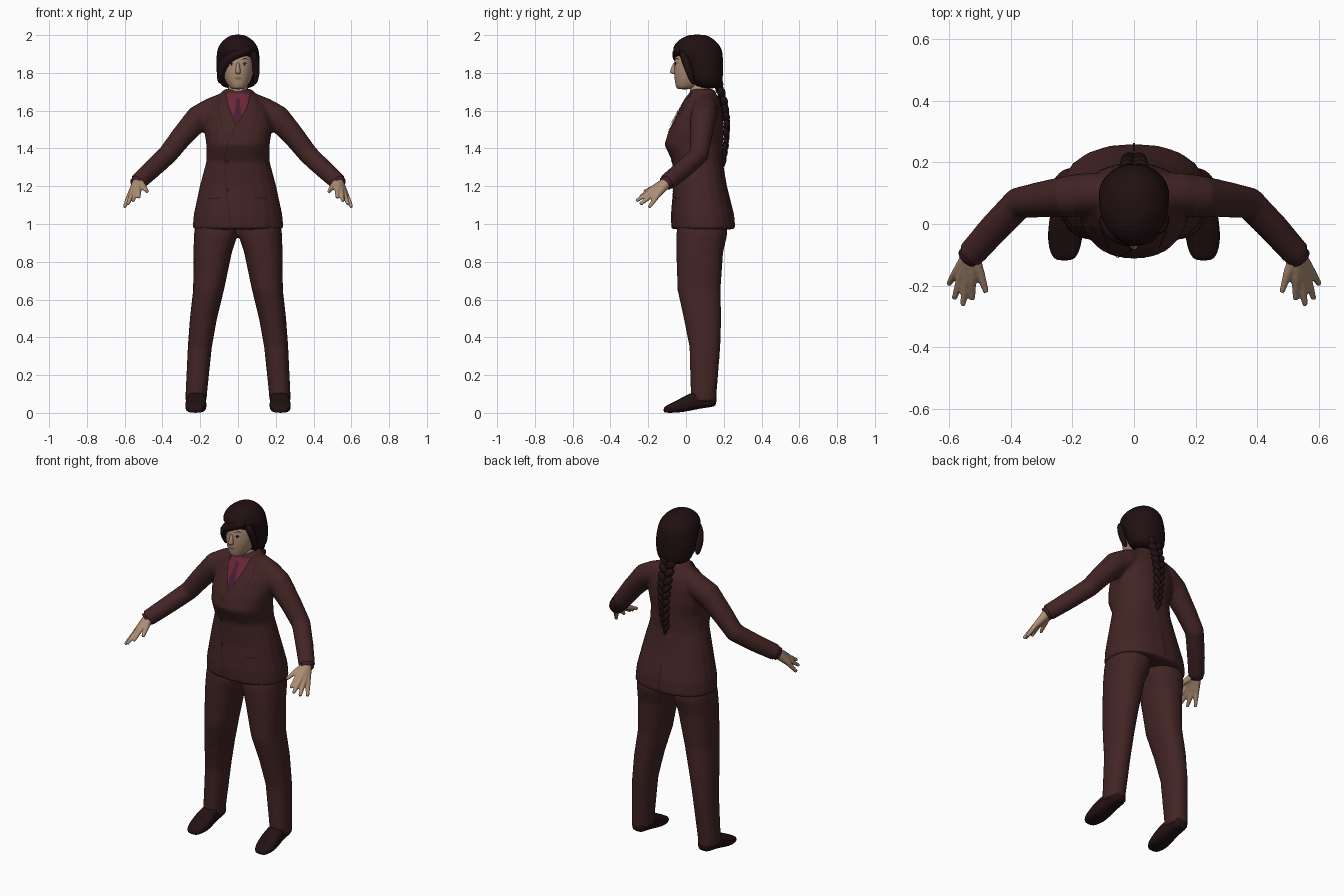
import bpy, bmesh, math
from mathutils import Vector
from mathutils.bvhtree import BVHTree

if "Cube" in bpy.data.objects:
    bpy.data.objects.remove(bpy.data.objects["Cube"])


def material(name, r, g, b):
    m = bpy.data.materials.new(name)
    m.use_nodes = True
    m.diffuse_color = (r, g, b, 1)
    bsdf = m.node_tree.nodes["Principled BSDF"]
    bsdf.inputs["Base Color"].default_value = (r, g, b, 1)
    bsdf.inputs["Roughness"].default_value = 0.8
    return m


SUIT = material("maroon suit", 0.056, 0.018, 0.018)
TRIM = material("dark maroon trim", 0.03, 0.009, 0.01)
SHIRT = material("crimson shirt", 0.15, 0.02, 0.038)
TIE = material("plum tie", 0.065, 0.012, 0.03)
SKIN = material("skin", 0.42, 0.27, 0.18)
LIP = material("lips", 0.27, 0.14, 0.1)
HAIR = material("dark brown hair", 0.015, 0.005, 0.006)
SHOE = material("dark shoe leather", 0.017, 0.006, 0.006)
WHITE = material("eye white", 0.4, 0.36, 0.32)


def skin(bm, rings):
    """Bridge closed rings of points and cap both ends."""
    vs = [[bm.verts.new(p) for p in ring] for ring in rings]
    n = len(vs[0])
    for a, b in zip(vs, vs[1:]):
        for i in range(n):
            bm.faces.new((a[i], a[(i + 1) % n], b[(i + 1) % n], b[i]))
    bm.faces.new(vs[0])
    bm.faces.new(vs[-1])


def oval(c, u, v, n=20, power=2):
    pts = []
    for i in range(n):
        a = 2 * math.pi * i / n
        s, t = math.cos(a), math.sin(a)
        pts.append(Vector(c) + u * math.copysign(abs(s) ** (2 / power), s)
                   + v * math.copysign(abs(t) ** (2 / power), t))
    return pts


def loft(bm, sections, side=1, power=2):
    """Stacked level ovals: height, centre x, front y, back y, half width."""
    skin(bm, [oval((side * x, (f + b) / 2, z), Vector((w, 0, 0)),
                   Vector((0, (b - f) / 2, 0)), power=power)
              for z, x, f, b, w in sections])


def tube(bm, points, radii, side=1, n=12):
    pts = [Vector((side * x, y, z)) for x, y, z in points]
    rings = []
    for i, p in enumerate(pts):
        t = (pts[min(i + 1, len(pts) - 1)] - pts[max(i - 1, 0)]).normalized()
        u = t.cross(Vector((0.3, 1, 0.2))).normalized()
        rings.append(oval(p, u * radii[i], t.cross(u) * radii[i], n))
    skin(bm, rings)


def finish(name, bm, mat, voxel=0, smooth=0, subsurf=0):
    bmesh.ops.recalc_face_normals(bm, faces=bm.faces[:])
    me = bpy.data.meshes.new(name)
    bm.to_mesh(me)
    bm.free()
    me.materials.append(mat)
    me.shade_smooth()
    ob = bpy.data.objects.new(name, me)
    bpy.context.collection.objects.link(ob)
    if voxel:
        r = ob.modifiers.new("union", "REMESH")
        r.mode, r.voxel_size, r.use_smooth_shade = "VOXEL", voxel, True
    if smooth:
        s = ob.modifiers.new("soften", "SMOOTH")
        s.iterations, s.factor = smooth, 0.5
    if subsurf:
        ob.modifiers.new("round", "SUBSURF").levels = subsurf
        ob.modifiers["round"].render_levels = subsurf
    return ob


def surface(ob):
    bpy.context.view_layer.update()
    return BVHTree.FromObject(ob, bpy.context.evaluated_depsgraph_get())


def plate(name, tree, outline, mat, lift=0.004, back=False):
    """Thin patch outlined in x and z, draped over the front or back of a surface."""
    s = -1 if back else 1
    bm = bmesh.new()
    bm.faces.new([bm.verts.new((x, 0, z)) for x, z in outline])
    for k, axis in ((0, Vector((1, 0, 0))), (1, Vector((0, 0, 1)))):
        lo, hi = min(p[k] for p in outline), max(p[k] for p in outline)
        count = int((hi - lo) / 0.012)
        for i in range(count):
            bmesh.ops.bisect_plane(bm, geom=bm.verts[:] + bm.edges[:] + bm.faces[:],
                                   plane_co=axis * (lo + (i + 0.5) * (hi - lo) / count), plane_no=axis)
    for v in bm.verts:
        hit = tree.ray_cast(Vector((v.co.x, -s, v.co.z)), Vector((0, s, 0)))[0]
        hit = hit or tree.find_nearest(Vector((v.co.x, -0.1 * s, v.co.z)))[0]
        v.co.y = hit.y - s * lift
    return finish(name, bm, mat)


def strip(name, tree, points, width, mat, **kw):
    """Narrow seam along a mostly vertical line."""
    h = width / 2
    plate(name, tree, [(x - h, z) for x, z in points] + [(x + h, z) for x, z in reversed(points)], mat, **kw)


# Jacket body and sleeves, fused
bm = bmesh.new()
loft(bm, [(0.972, 0, -0.078, 0.262, 0.242), (1.05, 0, -0.08, 0.255, 0.235), (1.2, 0, -0.068, 0.217, 0.203),
          (1.33, 0, -0.072, 0.195, 0.168), (1.42, 0, -0.115, 0.195, 0.168), (1.5, 0, -0.09, 0.2, 0.18),
          (1.58, 0, -0.05, 0.195, 0.175), (1.64, 0, -0.015, 0.185, 0.14), (1.68, 0, 0.012, 0.165, 0.1),
          (1.715, 0, 0.025, 0.15, 0.073)], power=2.25)
for side in (1, -1):
    tube(bm, [(0.05, 0.1, 1.645), (0.14, 0.1, 1.6), (0.21, 0.09, 1.562), (0.3, 0.08, 1.46),
              (0.375, 0.068, 1.365), (0.455, -0.015, 1.29), (0.532, -0.102, 1.22)],
         [0.06, 0.069, 0.069, 0.059, 0.053, 0.05, 0.046], side, 16)
jacket = finish("jacket", bm, SUIT, voxel=0.011, smooth=5)
cloth = surface(jacket)

# Trousers
bm = bmesh.new()
for side in (1, -1):
    loft(bm, [(1.03, 0.11, -0.04, 0.215, 0.112), (0.94, 0.118, -0.052, 0.218, 0.116), (0.85, 0.134, -0.052, 0.197, 0.102),
              (0.65, 0.156, -0.045, 0.183, 0.082), (0.5, 0.183, -0.012, 0.187, 0.072),
              (0.35, 0.202, 0.018, 0.182, 0.064), (0.1, 0.221, 0.025, 0.162, 0.057),
              (0.06, 0.222, 0.03, 0.162, 0.056)], side, 2.2)
finish("trousers", bm, SUIT, voxel=0.011, smooth=3)

# Shoes: sections along the foot with half width, bottom and top
for side, word in ((1, "left"), (-1, "right")):
    bm = bmesh.new()
    skin(bm, [oval((side * x, y, (lo + hi) / 2), Vector((w, 0, 0)), Vector((0, 0, (hi - lo) / 2)), 16, 3)
              for y, x, w, lo, hi in [(-0.12, 0.226, 0.026, 0.002, 0.028), (-0.1, 0.226, 0.046, 0, 0.042),
                                      (-0.05, 0.224, 0.058, 0, 0.065), (0.0, 0.222, 0.056, 0.006, 0.095),
                                      (0.06, 0.22, 0.048, 0.02, 0.12), (0.13, 0.22, 0.046, 0.03, 0.115),
                                      (0.163, 0.22, 0.034, 0.035, 0.095)]])
    finish(word + "_shoe", bm, SHOE, subsurf=1)

# Hands: fingers and thumb fanned from the wrist and fused
wrist = (0.53, -0.1, 1.222)
fingers = [((0.527, -0.18, 1.185), (0.525, -0.246, 1.14)), ((0.545, -0.184, 1.172), (0.556, -0.264, 1.122)),
           ((0.562, -0.174, 1.158), (0.584, -0.243, 1.104)), ((0.575, -0.155, 1.148), (0.602, -0.195, 1.088)),
           ((0.5, -0.16, 1.198), (0.48, -0.222, 1.17))]
for side, word in ((1, "left"), (-1, "right")):
    bm = bmesh.new()
    for knuckle, tip in fingers:
        tube(bm, [wrist, knuckle, tip], [0.029, 0.0155, 0.009], side)
    finish(word + "_hand", bm, SKIN, voxel=0.005, smooth=2)
    bm = bmesh.new()
    tube(bm, [(0.52, -0.088, 1.232), (0.538, -0.11, 1.213)], [0.038, 0.038], side, 16)
    finish(word + "_shirt_cuff", bm, TIE)

# Neck, head and nose
bm = bmesh.new()
tube(bm, [(0, 0.09, 1.62), (0, 0.078, 1.69), (0, 0.06, 1.78)], [0.056, 0.052, 0.052], n=20)
finish("neck", bm, SKIN)
bm = bmesh.new()
loft(bm, [(1.712, 0, -0.045, 0.03, 0.03), (1.725, 0, -0.055, 0.07, 0.047), (1.755, 0, -0.06, 0.12, 0.069),
          (1.8, 0, -0.066, 0.14, 0.083), (1.86, 0, -0.064, 0.15, 0.088), (1.92, 0, -0.055, 0.15, 0.085),
          (1.97, 0, -0.01, 0.12, 0.05)])
head = finish("head", bm, SKIN, subsurf=1)
bm = bmesh.new()
loft(bm, [(1.793, 0, -0.07, -0.045, 0.01), (1.8, 0, -0.087, -0.045, 0.016),
          (1.815, 0, -0.083, -0.045, 0.012), (1.86, 0, -0.066, -0.045, 0.008)])
finish("nose", bm, SKIN, subsurf=1)

# Painted face details
face = surface(head)
plate("mouth", face, [(-0.026, 1.77), (0, 1.763), (0.026, 1.77), (0.01, 1.777), (-0.01, 1.777)], LIP, 0.002)
for side, word in ((1, "left"), (-1, "right")):
    for part, mat, lift, pts in (
            ("eye", WHITE, 0.002, [(0.018, 1.843), (0.034, 1.838), (0.052, 1.845), (0.036, 1.854)]),
            ("iris", HAIR, 0.003, [(0.029, 1.84), (0.04, 1.84), (0.041, 1.853), (0.028, 1.853)]),
            ("eyelid", HAIR, 0.0035, [(0.017, 1.844), (0.036, 1.852), (0.055, 1.847), (0.036, 1.857)]),
            ("eyebrow", HAIR, 0.002, [(0.014, 1.866), (0.036, 1.874), (0.06, 1.87), (0.036, 1.88)])):
        plate(word + "_" + part, face, [(side * x, z) for x, z in pts], mat, lift)

# Hair cap with swept fringe and side locks
bm = bmesh.new()
loft(bm, [(1.715, 0, 0.06, 0.18, 0.07), (1.745, 0, 0.02, 0.195, 0.103), (1.8, 0, 0.0, 0.197, 0.116),
          (1.86, 0, -0.018, 0.198, 0.117), (1.895, 0, -0.06, 0.196, 0.114), (1.92, 0, -0.074, 0.193, 0.112),
          (1.955, 0, -0.062, 0.175, 0.098), (1.985, 0, -0.025, 0.14, 0.065), (2.004, 0, 0.02, 0.1, 0.03)])
finish("hair_cap", bm, HAIR, subsurf=1)
bm = bmesh.new()
tube(bm, [(0.075, -0.025, 1.925), (0.03, -0.045, 1.915), (-0.03, -0.047, 1.893),
          (-0.075, -0.022, 1.85), (-0.094, 0.012, 1.79), (-0.095, 0.03, 1.74)],
     [0.022, 0.028, 0.031, 0.031, 0.024, 0.01])
tube(bm, [(0.075, -0.025, 1.92), (0.094, 0.0, 1.86), (0.098, 0.02, 1.8), (0.09, 0.04, 1.735)],
     [0.02, 0.022, 0.02, 0.01])
finish("fringe_and_locks", bm, HAIR, subsurf=1)

# Braid: paired strands slanting inward down the back
path = [Vector((0, y, z)) for y, z in ((0.17, 1.735), (0.2, 1.63), (0.212, 1.54), (0.208, 1.44), (0.198, 1.36))]
bm = bmesh.new()
count = 10
for i in range(count):
    f = i / (count - 1) * (len(path) - 1)
    k = min(int(f), len(path) - 2)
    c = path[k].lerp(path[k + 1], f - k)
    r = 0.036 - 0.018 * i / count
    for side in (1, -1):
        drop = 0.02 if side < 0 else 0
        tube(bm, [(1.25 * r, c.y - 0.004, c.z + 0.032 - drop), (0.85 * r, c.y + 0.004, c.z + 0.018 - drop),
                  (0.3 * r, c.y + 0.008, c.z - 0.006 - drop), (-0.2 * r, c.y, c.z - 0.026 - drop)],
             [0.3 * r, 0.72 * r, 0.7 * r, 0.25 * r], side, 8)
tube(bm, [(0, 0.198, 1.35), (0, 0.2, 1.325), (0, 0.198, 1.3)], [0.012, 0.015, 0.004], n=8)
finish("braid", bm, HAIR, subsurf=1)

# Shirt front, collar points and tie
plate("shirt_front", cloth, [(-0.062, 1.69), (0.062, 1.69), (0.04, 1.61), (-0.008, 1.525), (-0.045, 1.61)], SHIRT, 0.003)
plate("tie", cloth, [(-0.014, 1.665), (0.014, 1.665), (0.01, 1.64), (0.019, 1.575), (-0.008, 1.53),
                     (-0.022, 1.575), (-0.01, 1.64)], TIE, 0.006)
for side, word in ((1, "left"), (-1, "right")):
    plate(word + "_collar_point", cloth, [(side * x, z) for x, z in
          ((0.012, 1.667), (0.058, 1.695), (0.052, 1.64), (0.036, 1.615))], SHIRT, 0.008)
    strip(word + "_lapel_edge", cloth, [(side * 0.066, 1.695), (side * 0.05, 1.62), (-0.008, 1.52)], 0.007, TRIM, lift=0.007)
    strip(word + "_lapel_seam", cloth, [(side * 0.098, 1.66), (side * 0.105, 1.6), (side * 0.08, 1.5)], 0.003, TRIM)
    plate(word + "_pocket_flap", cloth, [(side * x, z) for x, z in
          ((0.09, 1.145), (0.16, 1.135), (0.16, 1.129), (0.09, 1.139))], TRIM, 0.003)

# Jacket closing edge, buttons and back vent
strip("closing_edge", cloth, [(-0.008, 1.525), (-0.05, 1.44), (-0.072, 1.35), (-0.066, 1.2), (-0.04, 0.985)], 0.004, TRIM)
for z in (1.33, 1.18):
    plate("button", cloth, [(-0.056 + 0.011 * math.cos(a), z + 0.011 * math.sin(a))
                            for a in [math.pi * i / 4 for i in range(8)]], TRIM, 0.007)
strip("back_vent", cloth, [(0, 1.14), (0, 0.985)], 0.006, TRIM, back=True)
